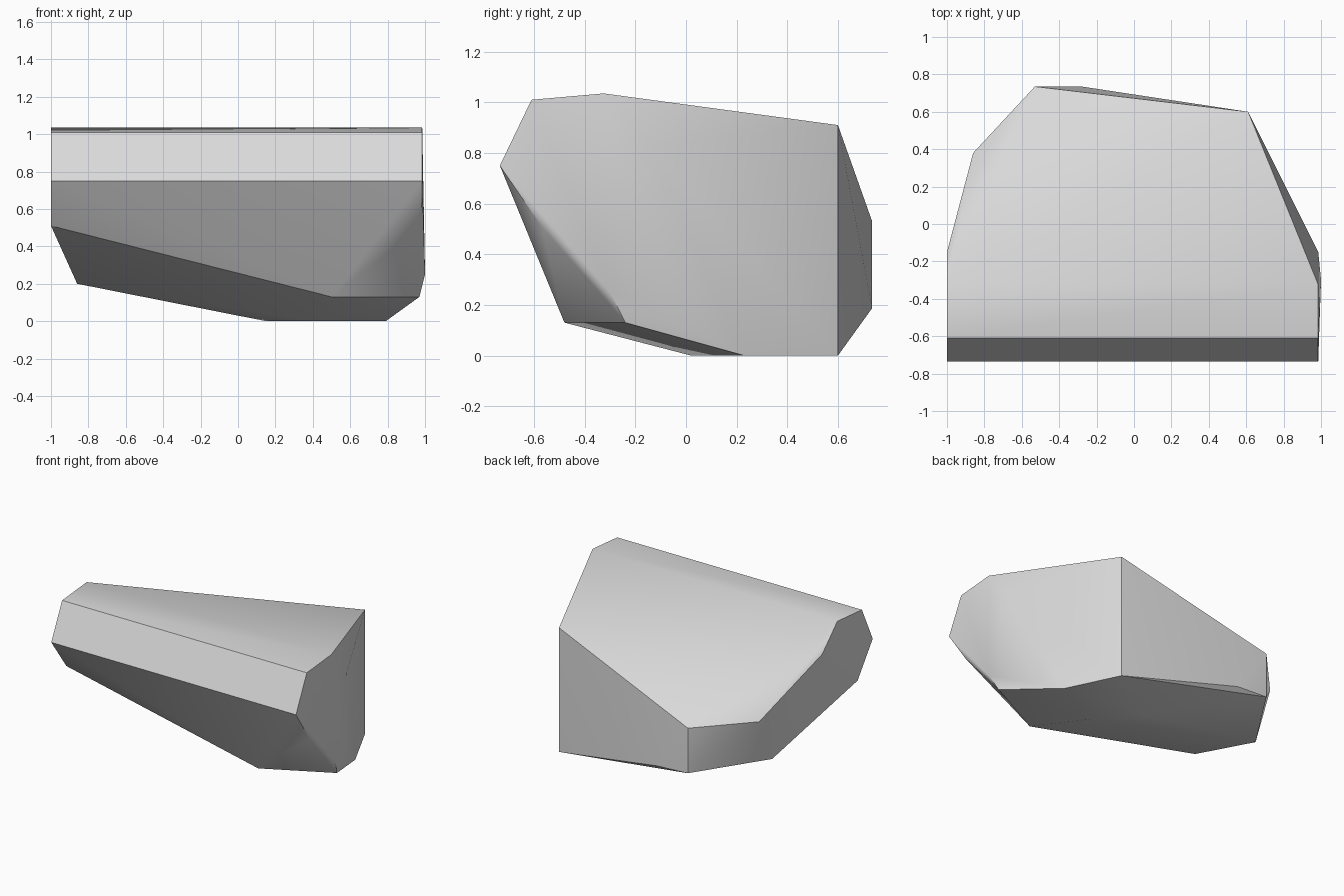
import bpy, bmesh, math

cube = bpy.data.objects.get("Cube")
if cube:
    bpy.data.objects.remove(cube, do_unlink=True)

# Single pale stone colour
stone = bpy.data.materials.new("pale_grey_stone")
stone.use_nodes = True
colour = (0.7, 0.7, 0.7, 1.0)
stone.diffuse_color = colour
bsdf = next(n for n in stone.node_tree.nodes if n.type == 'BSDF_PRINCIPLED')
bsdf.inputs["Base Color"].default_value = colour
bsdf.inputs["Roughness"].default_value = 0.9

# Front bar: the same (y, z) profile at both ends
front_profile = [(-0.735, 0.75), (-0.61, 1.01), (-0.325, 1.035)]
corners = [(x, y, z) for x in (-1.0, 0.985) for y, z in front_profile]

# Right-hand (-x) end
corners += [(-1.0, -0.56, 0.51), (-1.0, -0.15, 0.86),
            (-0.86, 0.38, 0.53), (-0.86, 0.23, 0.20)]

# Left-hand (+x) end
corners += [(0.98, -0.57, 0.51), (0.985, -0.15, 0.83), (1.0, -0.30, 0.25),
            (0.97, -0.24, 0.13), (0.50, -0.48, 0.13)]

# Back corners
corners += [(0.61, 0.60, 0.91), (-0.53, 0.735, 0.53),
            (-0.53, 0.735, 0.20), (-0.28, 0.735, 0.187)]

# Resting facet
corners += [(x, y, 0.0) for x, y in
            [(0.61, 0.60), (0.79, 0.23), (0.40, 0.02), (0.15, 0.30)]]

# Wrap the corners in a convex faceted shell
bm = bmesh.new()
for c in corners:
    bm.verts.new(c)
hull = bmesh.ops.convex_hull(bm, input=bm.verts[:])
loose = [v for v in bm.verts if not v.link_faces]
bmesh.ops.delete(bm, geom=loose, context='VERTS')
bmesh.ops.dissolve_limit(bm, angle_limit=math.radians(1.0),
                         verts=bm.verts[:], edges=bm.edges[:])
bmesh.ops.recalc_face_normals(bm, faces=bm.faces[:])

mesh = bpy.data.meshes.new("boulder")
bm.to_mesh(mesh)
bm.free()
mesh.materials.append(stone)
boulder = bpy.data.objects.new("boulder", mesh)
bpy.context.collection.objects.link(boulder)

# Soft shading across shallow facets, crisp main edges
bpy.ops.object.select_all(action='DESELECT')
boulder.select_set(True)
bpy.context.view_layer.objects.active = boulder
bpy.ops.object.shade_smooth_by_angle(angle=math.radians(30))
